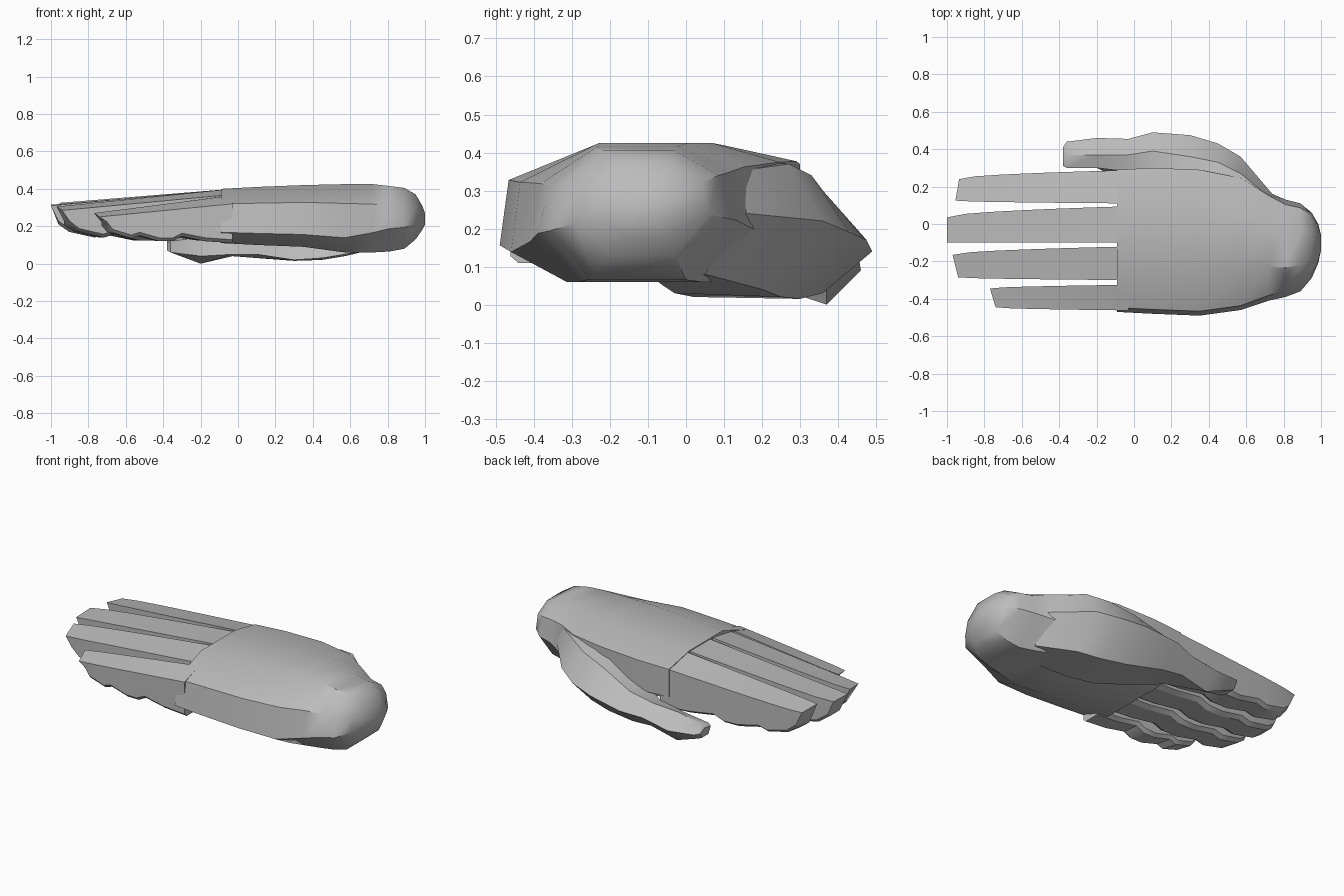
import bpy
import bmesh
import math

cube = bpy.data.objects.get("Cube")
if cube:
    bpy.data.objects.remove(cube, do_unlink=True)

grey = bpy.data.materials.new("plain grey")
grey.use_nodes = True
colour = (0.5, 0.5, 0.5, 1.0)
grey.diffuse_color = colour
grey.node_tree.nodes["Principled BSDF"].inputs["Base Color"].default_value = colour


def loft(name, sections, angle):
    """Skin a closed mesh over sections, each a ring of (x, y, z) points."""
    bm = bmesh.new()
    rings = [[bm.verts.new(point) for point in section] for section in sections]
    count = len(rings[0])
    for near, far in zip(rings, rings[1:]):
        for i in range(count):
            j = (i + 1) % count
            bm.faces.new((near[i], near[j], far[j], far[i]))
    bm.faces.new(rings[0])
    bm.faces.new(rings[-1])
    bmesh.ops.recalc_face_normals(bm, faces=bm.faces)
    mesh = bpy.data.meshes.new(name)
    bm.to_mesh(mesh)
    bm.free()
    mesh.materials.append(grey)
    part = bpy.data.objects.new(name, mesh)
    bpy.context.collection.objects.link(part)
    bpy.ops.object.select_all(action="DESELECT")
    part.select_set(True)
    bpy.context.view_layer.objects.active = part
    bpy.ops.object.shade_smooth_by_angle(angle=math.radians(angle))


def mix(a, b, t):
    return a + (b - a) * t


# Palm and wrist: a flat-sided hand outline that turns into a rounded stump
HAND = [(0, .2), (.03, .72), (.33, 1), (.75, 1), (1, .87), (1, .3), (.8, 0), (.2, 0)]
ROUND = [(0, .35), (.06, .7), (.3, 1), (.7, 1), (.95, .8), (1, .45), (.75, 0), (.25, 0)]


def palm_ring(x, y0, y1, z0, z1, roundness):
    ring = []
    for (hu, hv), (ru, rv) in zip(HAND, ROUND):
        u, v = mix(hu, ru, roundness), mix(hv, rv, roundness)
        ring.append((x, mix(y0, y1, u), mix(z0, z1, v)))
    return ring


palm_stations = [  # x, y range, z range, roundness
    (-.09, -.47, .29, .11, .4, 0),
    (.1, -.48, .3, .1, .41, 0),
    (.35, -.49, .29, .09, .42, 0),
    (.57, -.46, .25, .06, .425, .1),
    (.72, -.41, .17, .06, .425, .6),
    (.81, -.39, .13, .065, .415, 1),
    (.89, -.36, .11, .08, .405, 1),
    (.95, -.29, .06, .13, .37, 1),
    (.985, -.21, 0, .18, .31, 1),
    (1, -.14, -.06, .21, .27, 1),
]
loft("palm_and_wrist", [palm_ring(*station) for station in palm_stations], 35)

# Fingers: tapering bars with flat backs, slanted ends and creased undersides
PADS = [(0, .01), (.1, -.03), (.24, -.06), (.3, -.045), (.45, -.075),
        (.55, -.075), (.62, -.05), (.8, -.075), (1, -.085)]


def finger(name, tips, base, tip_y, base_y, tip_top, base_top, tip_floor):
    """Pairs give the values at the low-y edge and at the high-y edge."""
    sections = []
    for t, sag in PADS:
        y0, y1 = (mix(tip_y[i], base_y[i], math.sqrt(t)) for i in (0, 1))
        x0, x1 = (mix(tips[i], base, t) for i in (0, 1))
        top0, top1 = (mix(tip_top[i], base_top[i], t) for i in (0, 1))
        low = tip_floor + sag
        edge = low + .018
        inset = (y1 - y0) * .15
        slant = .04 if t == 0 else 0
        sections.append([
            (x0 + slant, y0, edge), (x0, y0, top0),
            (x1, y1, top1), (x1 + slant, y1, edge),
            (x1 + slant, y1 - inset, low), (x0 + slant, y0 + inset, low)])
    loft(name, sections, 30)


finger("index_finger", (-.955, -.935), -.03,
       (.125, .24), (.11, .288), (.325, .31), (.4, .362), .2)
finger("middle_finger", (-1, -1), -.03,
       (-.1, .035), (-.1, .095), (.31, .315), (.4, .4), .2)
finger("ring_finger", (-.94, -.97), -.03,
       (-.285, -.165), (-.3, -.12), (.285, .305), (.37, .4), .2)
finger("little_finger", (-.74, -.77), -.03,
       (-.445, -.345), (-.462, -.325), (.25, .27), (.32, .365), .195)

# Thumb: a wide wedge out of the heel of the hand, narrowing to a low tip
thumb_stations = [
    (-.38, [(.31, .11), (.37, .12), (.41, .1), (.39, .07), (.33, .07)]),
    (-.36, [(.3, .12), (.37, .14), (.44, .1), (.39, .06), (.31, .06)]),
    (-.2, [(.3, .14), (.37, .17), (.46, .09), (.37, 0), (.3, .04)]),
    (-.03, [(.28, .16), (.37, .18), (.455, .12), (.37, .04), (.22, .05)]),
    (.1, [(.25, .21), (.39, .22), (.49, .14), (.36, .03), (.1, .05)]),
    (.3, [(.15, .36), (.36, .3), (.475, .17), (.3, .015), (.02, .02)]),
    (.45, [(.12, .38), (.33, .34), (.43, .19), (.25, .02), (-.03, .03)]),
    (.57, [(.1, .38), (.27, .37), (.36, .22), (.2, .04), (-.06, .05)]),
    (.74, [(.03, .36), (.13, .35), (.16, .24), (.05, .08), (-.1, .08)]),
]
loft("thumb", [[(x, y, z) for y, z in ring] for x, ring in thumb_stations], 35)
